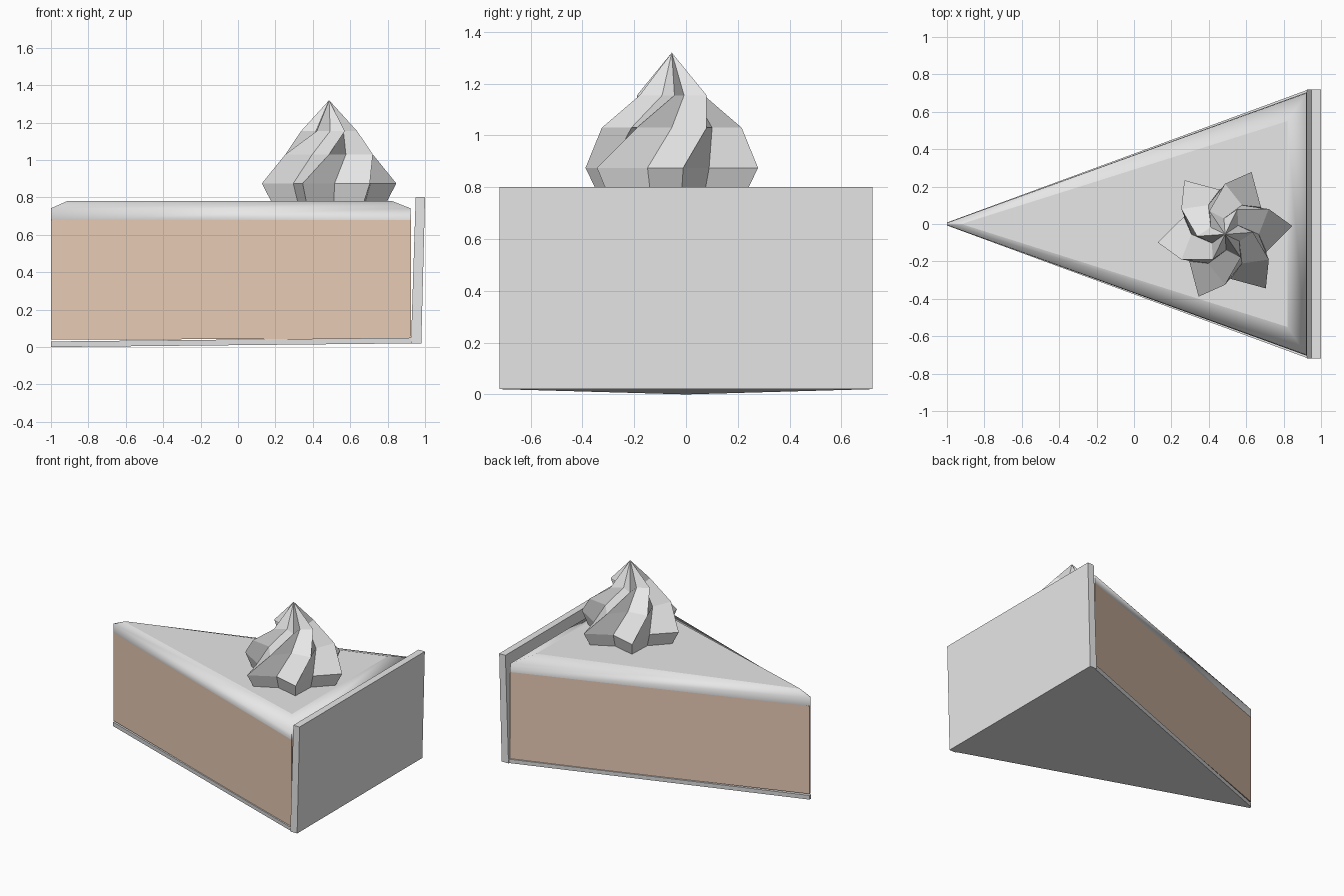
import bpy, bmesh, math

if "Cube" in bpy.data.objects:
    bpy.data.objects.remove(bpy.data.objects["Cube"])


def material(name, rgb):
    m = bpy.data.materials.new(name)
    m.diffuse_color = (*rgb, 1)
    m.use_nodes = True
    m.node_tree.nodes["Principled BSDF"].inputs["Base Color"].default_value = m.diffuse_color
    return m


cream = material("cream white", (0.8, 0.8, 0.8))
tan = material("tan filling", (0.8, 0.59, 0.46))


def loft(name, loops, mat, apex=None):
    """Skin a stack of equal-length point loops; close with caps or an apex."""
    bm = bmesh.new()
    rings = [[bm.verts.new(p) for p in loop] for loop in loops]
    n = len(rings[0])
    for a, b in zip(rings, rings[1:]):
        for i in range(n):
            j = (i + 1) % n
            bm.faces.new((a[i], a[j], b[j], b[i]))
    bm.faces.new(rings[0][::-1])
    if apex:
        tip = bm.verts.new(apex)
        for i in range(n):
            bm.faces.new((rings[-1][i], rings[-1][(i + 1) % n], tip))
    else:
        bm.faces.new(rings[-1])
    bmesh.ops.recalc_face_normals(bm, faces=bm.faces)
    me = bpy.data.meshes.new(name)
    bm.to_mesh(me)
    bm.free()
    me.materials.append(mat)
    ob = bpy.data.objects.new(name, me)
    bpy.context.collection.objects.link(ob)
    return ob


def wedge(tip_x, tip_y, back_x, back_y, z_tip, z_back):
    return [(tip_x, -tip_y, z_tip), (back_x, -back_y, z_back),
            (back_x, back_y, z_back), (tip_x, tip_y, z_tip)]


# bottom crust, rising slightly toward the back
loft("bottom_crust", [wedge(-1, 0.008, 0.95, 0.72, 0.0, 0.02),
                      wedge(-1, 0.008, 0.93, 0.718, 0.03, 0.05)], cream)

# rear crust wall, leaning outward
loft("rear_crust", [
    [(0.925, -0.72, 0.02), (0.98, -0.72, 0.02), (0.98, 0.72, 0.02), (0.925, 0.72, 0.02)],
    [(0.95, -0.72, 0.8), (1.0, -0.72, 0.8), (1.0, 0.72, 0.8), (0.95, 0.72, 0.8)]], cream)

# filling
loft("filling", [wedge(-1, 0.006, 0.925, 0.705, 0.04, 0.045),
                 wedge(-1, 0.006, 0.925, 0.705, 0.68, 0.68)], tan)

# topping with a soft rounded rim
top = loft("topping", [wedge(-1, 0.006, 0.925, 0.705, 0.68, 0.68),
                       wedge(-1, 0.006, 0.922, 0.70, 0.742, 0.742),
                       wedge(-0.91, 0.004, 0.82, 0.55, 0.782, 0.782)], cream)
bpy.context.view_layer.objects.active = top
top.select_set(True)
bpy.ops.object.shade_smooth_by_angle(angle=math.radians(80))
for f in top.data.polygons:
    if abs(f.normal.z) > 0.99:
        f.use_smooth = False

# twisted six-pointed cream swirl: z, tip radius, valley radius, twist
CX, CY = 0.487, -0.055
rings = []
for z, r_tip, r_val, twist in [(0.775, 0.31, 0.21, 7), (0.875, 0.362, 0.24, 7),
                               (1.03, 0.27, 0.18, 30), (1.155, 0.15, 0.085, 64)]:
    ring = []
    for k in range(12):
        a = math.radians(twist + 30 * k)
        r = r_val if k % 2 else r_tip
        ring.append((CX + r * math.cos(a), CY + r * math.sin(a), z))
    rings.append(ring)
loft("cream_swirl", rings, cream, apex=(CX, CY, 1.32))
